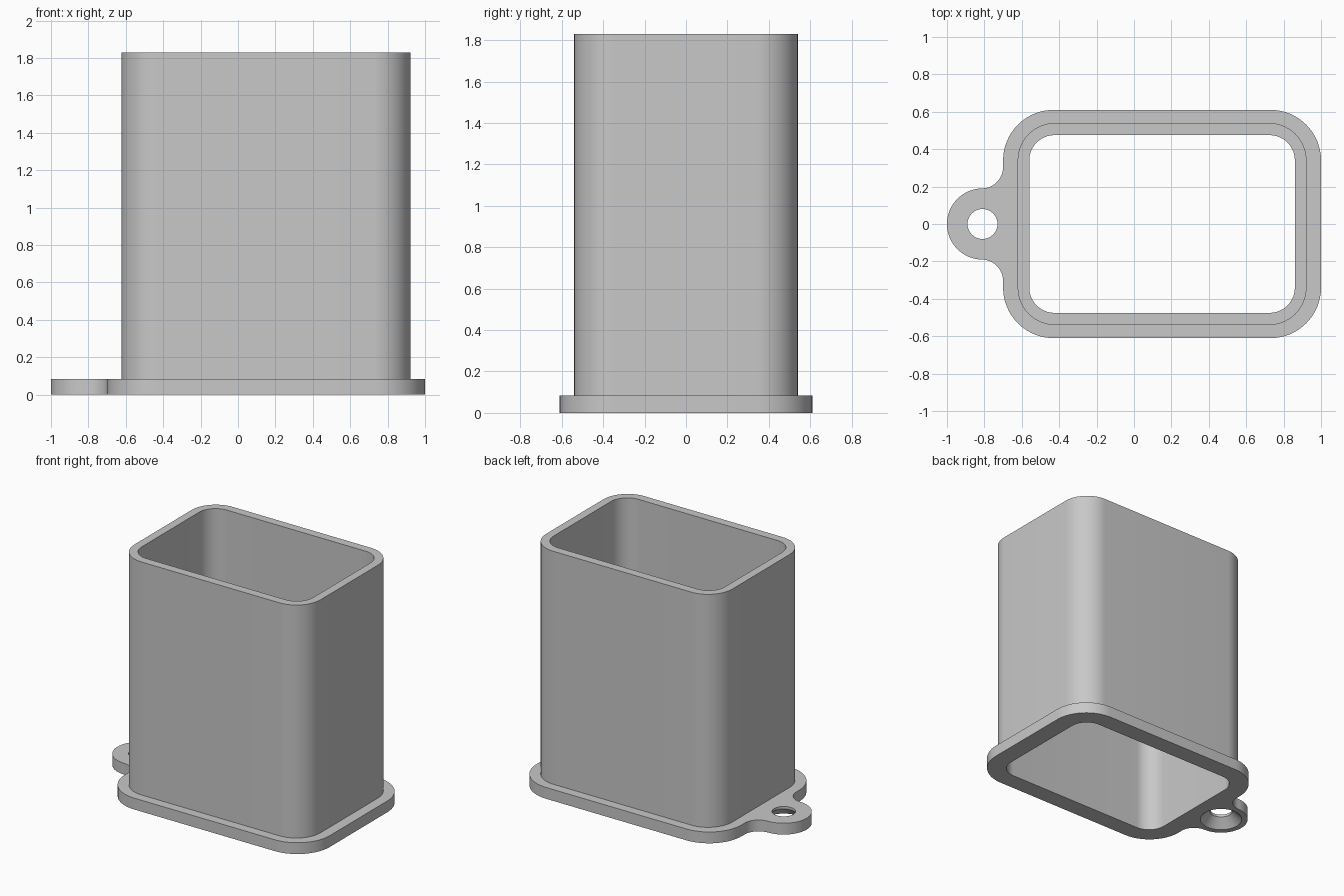
import bpy
import bmesh
from math import atan2, cos, pi, sin, sqrt

cube = bpy.data.objects.get("Cube")
if cube:
    bpy.data.objects.remove(cube, do_unlink=True)

CENTRE_X = 0.15
FLANGE_TOP, TUBE_TOP = 0.085, 1.83
TAB_X, TAB_R, FILLET_R = -0.81, 0.19, 0.115
HOLE_R, SINK_R, SINK_TOP = 0.08, 0.148, 0.066


def arc(cx, cy, r, start, end, steps=16):
    """Points along an arc, both ends included."""
    angles = [start + (end - start) * i / steps for i in range(steps + 1)]
    return [(cx + r * cos(a), cy + r * sin(a)) for a in angles]


def rounded_rect(half_x, half_y, r):
    """Counterclockwise rounded rectangle, starting and ending on its -x side."""
    x, y = half_x - r, half_y - r
    points = []
    for i, (sx, sy) in enumerate([(-1, -1), (1, -1), (1, 1), (-1, 1)]):
        start = pi + i * pi / 2
        points += arc(CENTRE_X + sx * x, sy * y, r, start, start + pi / 2)
    return points


def circle(r):
    return arc(TAB_X, 0, r, 0, 2 * pi, 48)[:-1]


# Flange outline: rounded rectangle blended into the round tab
flange = rounded_rect(0.85, 0.61, 0.27)
fillet_x = CENTRE_X - 0.85 - FILLET_R
fillet_y = sqrt((TAB_R + FILLET_R) ** 2 - (fillet_x - TAB_X) ** 2)
touch = atan2(fillet_y, fillet_x - TAB_X)
flange += arc(fillet_x, fillet_y, FILLET_R, 0, touch - pi)
flange += arc(TAB_X, 0, TAB_R, touch, 2 * pi - touch, 48)[1:-1]
flange += arc(fillet_x, -fillet_y, FILLET_R, pi - touch, 0)

tube_outer = rounded_rect(0.772, 0.54, 0.20)
tube_inner = rounded_rect(0.71, 0.475, 0.135)

bm = bmesh.new()


def ring(points, z):
    verts = [bm.verts.new((x, y, z)) for x, y in points]
    for a, b in zip(verts, verts[1:] + verts[:1]):
        bm.edges.new((a, b))
    return verts


def wall(low, high):
    n = len(low)
    for i in range(n):
        j = (i + 1) % n
        bm.faces.new((low[i], low[j], high[j], high[i]))


def cap(*rings):
    """Flat face between an outline and the holes in it."""
    edges = [bm.edges.get((a, b)) for r in rings for a, b in zip(r, r[1:] + r[:1])]
    bmesh.ops.triangle_fill(bm, use_beauty=True, edges=edges, normal=(0, 0, 1))


# Rings at each level
flange_low, flange_high = ring(flange, 0), ring(flange, FLANGE_TOP)
outer_low, outer_high = ring(tube_outer, FLANGE_TOP), ring(tube_outer, TUBE_TOP)
inner_low, inner_high = ring(tube_inner, 0), ring(tube_inner, TUBE_TOP)
sink_low = ring(circle(SINK_R), 0)
hole_low, hole_high = ring(circle(HOLE_R), SINK_TOP), ring(circle(HOLE_R), FLANGE_TOP)

# Flange faces with the countersunk tab hole
cap(flange_low, inner_low, sink_low)
cap(flange_high, outer_low, hole_high)
wall(flange_low, flange_high)
wall(sink_low, hole_low)
wall(hole_low, hole_high)

# Open tube with its rim
wall(outer_low, outer_high)
wall(inner_low, inner_high)
wall(inner_high, outer_high)

bmesh.ops.recalc_face_normals(bm, faces=bm.faces)
mesh = bpy.data.meshes.new("flanged_sleeve")
bm.to_mesh(mesh)
bm.free()
sleeve = bpy.data.objects.new("flanged_sleeve", mesh)
bpy.context.collection.objects.link(sleeve)

# Single grey material
grey = bpy.data.materials.new("light_grey")
grey.use_nodes = True
colour = (0.58, 0.58, 0.58, 1)
grey.diffuse_color = colour
grey.node_tree.nodes["Principled BSDF"].inputs["Base Color"].default_value = colour
mesh.materials.append(grey)

bpy.ops.object.select_all(action="DESELECT")
sleeve.select_set(True)
bpy.context.view_layer.objects.active = sleeve
bpy.ops.object.shade_smooth_by_angle(angle=pi / 6)
